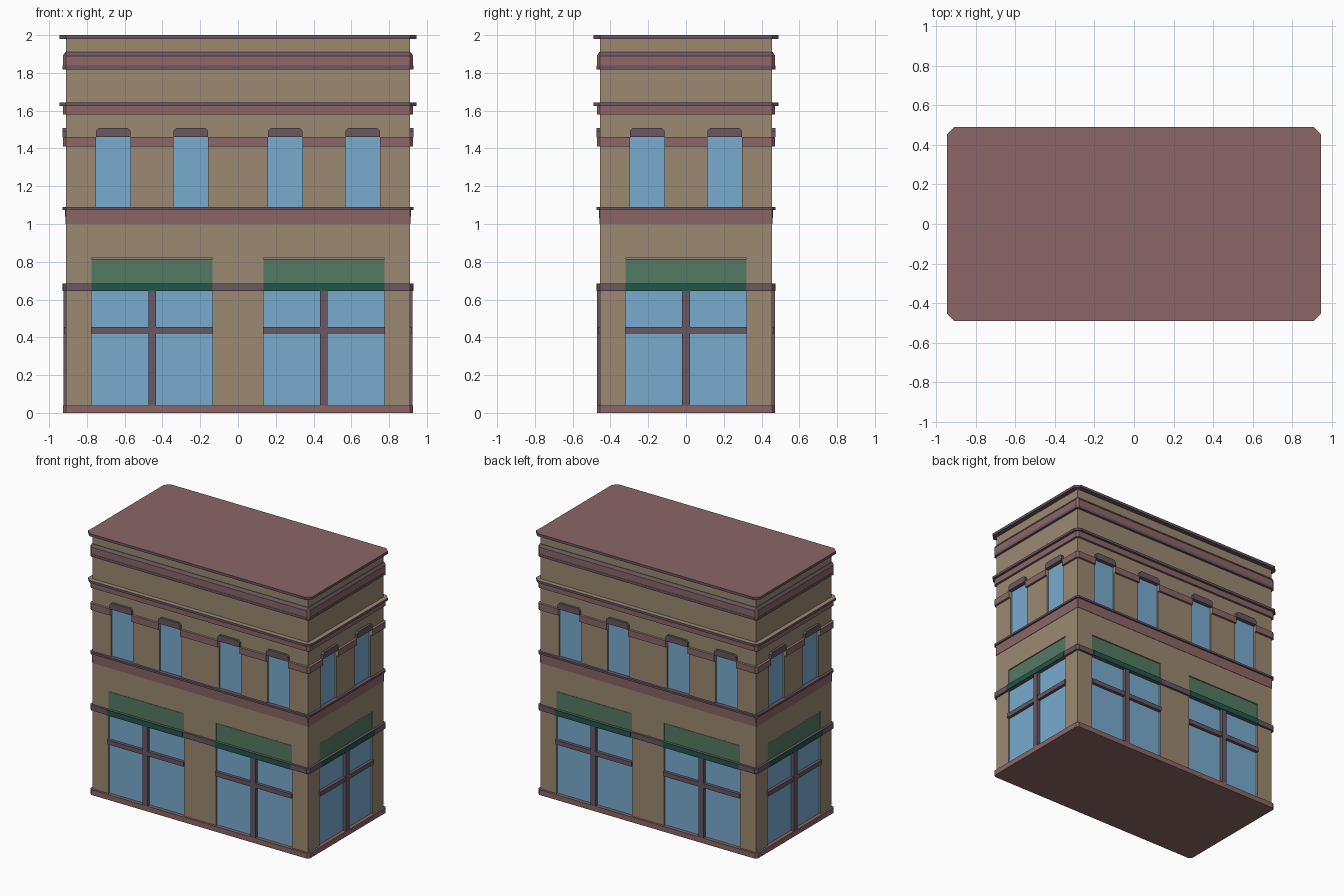
import bpy, bmesh, math
from mathutils import Matrix

if "Cube" in bpy.data.objects:
    bpy.data.objects.remove(bpy.data.objects["Cube"])

HX, HY = 0.91, 0.455      # half sizes of the wall block
RECESS = 0.016


def material(name, rgb):
    m = bpy.data.materials.new(name)
    lin = [(c / 255 / 12.92) if c < 11 else ((c / 255 + 0.055) / 1.055) ** 2.4 for c in rgb]
    m.diffuse_color = (*lin, 1)
    m.use_nodes = True
    m.node_tree.nodes["Principled BSDF"].inputs["Base Color"].default_value = m.diffuse_color
    return m


TAN = material("tan wall", (156, 137, 114))
RED = material("dusty red trim", (139, 103, 102))
PLUM = material("dark plum trim", (106, 87, 99))
BLUE = material("window blue", (120, 171, 207))
GREEN = material("awning green", (84, 122, 98))
DEEP = material("awning deep green", (33, 86, 74))


def finish(name, bm, *mats):
    bmesh.ops.recalc_face_normals(bm, faces=bm.faces)
    me = bpy.data.meshes.new(name)
    bm.to_mesh(me)
    bm.free()
    for m in mats:
        me.materials.append(m)
    ob = bpy.data.objects.new(name, me)
    bpy.context.collection.objects.link(ob)
    return ob


def slab(name, z0, z1, over, mat, top=None, over_top=None):
    """Course round the building with corners chamfered by its overhang."""
    bm = bmesh.new()
    rings = []
    for z, o in ((z0, over), (z1, over if over_top is None else over_top)):
        x, y = HX + o, HY + o
        pts = [(x, -HY), (x, HY), (HX, y), (-HX, y), (-x, HY), (-x, -HY), (-HX, -y), (HX, -y)]
        rings.append([bm.verts.new((*p, z)) for p in pts])
    bm.faces.new(rings[0])
    bm.faces.new(rings[1]).material_index = 1 if top else 0
    for i in range(8):
        j = (i + 1) % 8
        bm.faces.new((rings[0][i], rings[0][j], rings[1][j], rings[1][i]))
    return finish(name, bm, mat, *([top] if top else []))


def add_box(bm, x0, x1, y0, y1, z0, z1, turn=Matrix()):
    m = turn @ Matrix.Translation(((x0 + x1) / 2, (y0 + y1) / 2, (z0 + z1) / 2))
    bmesh.ops.create_cube(bm, size=1, matrix=m @ Matrix.Diagonal((x1 - x0, y1 - y0, z1 - z0, 1)))


def add_hood(bm, cx, w, y0, y1, turn):
    """Window head with clipped upper corners."""
    pts = [(-w, 1.46), (w, 1.46), (w, 1.493), (w - 0.015, 1.507), (-w + 0.015, 1.507), (-w, 1.493)]
    a, b = ([bm.verts.new(turn @ Matrix.Translation((cx + x, y, z)) @ Matrix.Identity(4).to_translation())
             for x, z in pts] for y in (y0, y1))
    bm.faces.new(a)
    bm.faces.new(b)
    for i in range(6):
        j = (i + 1) % 6
        bm.faces.new((a[i], a[j], b[j], b[i]))


def cut(ob, cutter):
    mod = ob.modifiers.new("openings", 'BOOLEAN')
    mod.operation, mod.solver, mod.object = 'DIFFERENCE', 'EXACT', cutter


# wall block
bm = bmesh.new()
add_box(bm, -HX, HX, -HY, HY, 0.01, 1.99)
walls = finish("walls", bm, TAN)

# horizontal courses, bottom to top
slab("base_course", 0, 0.04, 0.016, RED)
slab("shopfront_band", 0.645, 0.685, 0.017, PLUM)
slab("red_frieze", 1.0, 1.077, 0.003, RED, over_top=0.006)
slab("sill_course", 1.075, 1.09, 0.018, PLUM)
head_band = slab("window_head_band", 1.41, 1.46, 0.016, RED, TAN)
slab("lower_cornice", 1.58, 1.625, 0.017, RED)
slab("lower_cornice_lip", 1.625, 1.643, 0.035, PLUM, TAN)
slab("upper_cornice_foot", 1.818, 1.838, 0.018, PLUM)
slab("upper_cornice", 1.838, 1.89, 0.016, RED)
slab("upper_cornice_cap", 1.89, 1.91, 0.018, PLUM, over_top=0.004)
slab("roof_cap", 1.98, 2.0, 0.035, PLUM, RED)

# parts repeated on all four sides, drawn on the front and turned
parts = {k: bmesh.new() for k in ("openings", "glass", "mullions", "hoods", "awning", "valance")}
long_side = (HY, (-0.455, 0.455), (-0.66, -0.25, 0.25, 0.66))
short_side = (HX, (0,), (-0.205, 0.205))
for k in range(4):
    depth, shops, windows = short_side if k % 2 else long_side
    turn = Matrix.Rotation(k * math.pi / 2, 4, 'Z')
    wall, inner = -depth, -depth + RECESS

    def box(part, cx, w, y0, y1, z0, z1):
        add_box(parts[part], cx - w, cx + w, y0, y1, z0, z1, turn)

    for c in shops:
        box("openings", c, 0.32, wall - 0.05, inner, 0.03, 0.82)
        box("glass", c, 0.32, inner - 0.004, inner + 0.002, 0.03, 0.66)
        box("mullions", c, 0.02, wall - 0.015, inner, 0.03, 0.65)
        box("mullions", c, 0.322, wall - 0.012, inner, 0.42, 0.454)
        box("awning", c, 0.32, wall + 0.004, wall + 0.012, 0.67, 0.816)
        box("valance", c, 0.32, wall - 0.02, wall - 0.014, 0.644, 0.686)
    for c in windows:
        box("openings", c, 0.092, wall - 0.05, inner, 1.08, 1.468)
        box("glass", c, 0.092, inner - 0.004, inner + 0.002, 1.08, 1.468)
        add_hood(parts["hoods"], c, 0.092, wall - 0.018, inner, turn)

cutter = finish("opening_cutter", parts["openings"], TAN)
cutter.hide_render = True
cutter.display_type = 'WIRE'
cut(walls, cutter)
cut(head_band, cutter)
finish("window_glass", parts["glass"], BLUE)
finish("shopfront_mullions", parts["mullions"], PLUM)
finish("window_hoods", parts["hoods"], PLUM)
finish("awning_panels", parts["awning"], GREEN)
finish("awning_valances", parts["valance"], DEEP)
